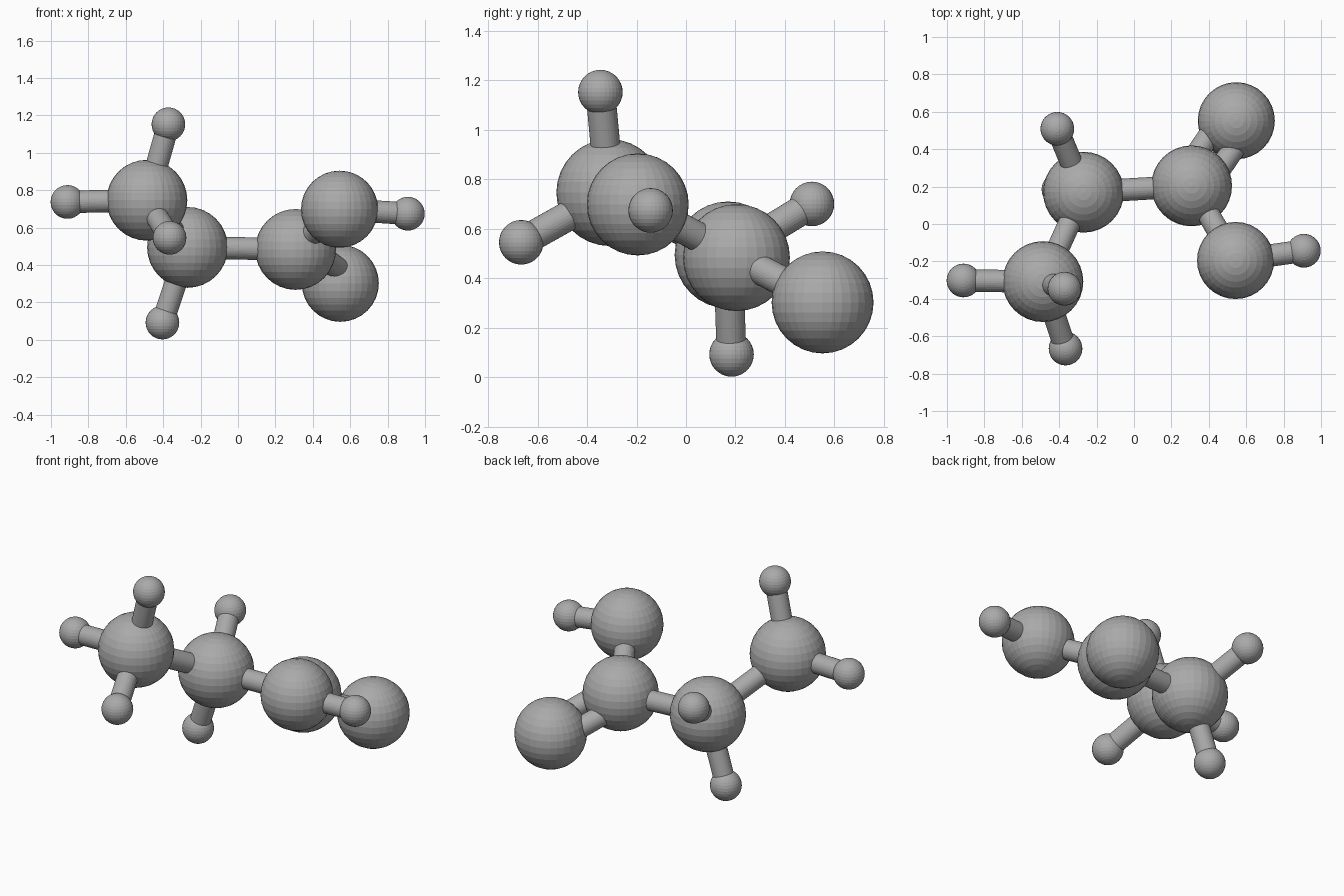
import bpy
from mathutils import Vector

cube = bpy.data.objects.get("Cube")
if cube:
    bpy.data.objects.remove(cube, do_unlink=True)

grey = bpy.data.materials.new("plain_grey")
grey.use_nodes = True
colour = (0.4, 0.4, 0.4, 1)
grey.diffuse_color = colour
grey.node_tree.nodes["Principled BSDF"].inputs["Base Color"].default_value = colour

CARBON, OXYGEN, HYDROGEN = 0.216, 0.206, 0.09
BOND = 0.06

# Atoms: name -> (radius, centre)
atoms = {
    "end_carbon": (CARBON, (-0.487, -0.308, 0.746)),
    "middle_carbon": (CARBON, (-0.27, 0.17, 0.494)),
    "acid_carbon": (CARBON, (0.308, 0.204, 0.483)),
    "double_oxygen": (OXYGEN, (0.547, 0.552, 0.302)),
    "single_oxygen": (OXYGEN, (0.543, -0.195, 0.698)),
    "acid_hydrogen": (HYDROGEN, (0.908, -0.143, 0.674)),
    "end_hydrogen_side": (HYDROGEN, (-0.912, -0.302, 0.737)),
    "end_hydrogen_top": (HYDROGEN, (-0.372, -0.346, 1.152)),
    "end_hydrogen_front": (HYDROGEN, (-0.366, -0.666, 0.545)),
    "middle_hydrogen_low": (HYDROGEN, (-0.404, 0.184, 0.092)),
    "middle_hydrogen_back": (HYDROGEN, (-0.41, 0.509, 0.70)),
}

# Single bonds between atoms
bonds = [
    ("end_carbon", "middle_carbon"),
    ("middle_carbon", "acid_carbon"),
    ("acid_carbon", "single_oxygen"),
    ("single_oxygen", "acid_hydrogen"),
    ("end_carbon", "end_hydrogen_side"),
    ("end_carbon", "end_hydrogen_top"),
    ("end_carbon", "end_hydrogen_front"),
    ("middle_carbon", "middle_hydrogen_low"),
    ("middle_carbon", "middle_hydrogen_back"),
]


def centre(name):
    return Vector(atoms[name][1])


def finish(name):
    ob = bpy.context.object
    ob.name = name
    ob.data.materials.append(grey)
    return ob


def add_bond(name, start, end):
    axis = end - start
    bpy.ops.mesh.primitive_cylinder_add(
        vertices=32, radius=BOND, depth=axis.length, location=(start + end) / 2,
        rotation=axis.to_track_quat("Z", "Y").to_euler())
    finish(name)


for name, (radius, place) in atoms.items():
    bpy.ops.mesh.primitive_uv_sphere_add(
        segments=32, ring_count=16, radius=radius, location=place)
    finish(name)

for a, b in bonds:
    add_bond("bond_" + a + "_" + b, centre(a), centre(b))

# Double bond: two parallel rods spread in the plane of the acid group
start, end = centre("acid_carbon"), centre("double_oxygen")
axis = (end - start).normalized()
spread = centre("single_oxygen") - start
spread = (spread - axis * spread.dot(axis)).normalized() * 0.077
for side, sign in (("inner", 1), ("outer", -1)):
    add_bond("double_bond_" + side, start + spread * sign, end + spread * sign)
